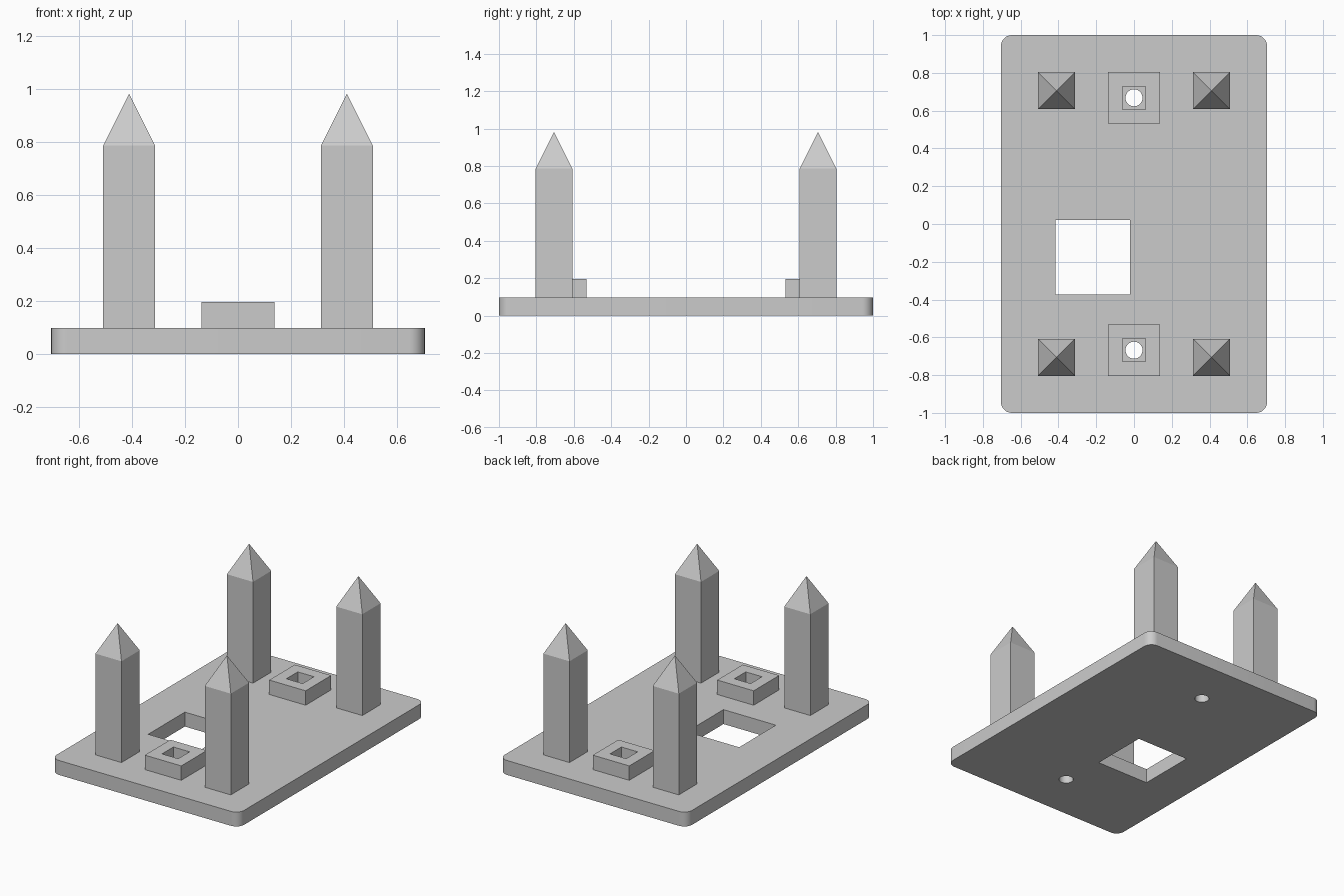
import bpy
import bmesh
from mathutils import Matrix, Vector

if "Cube" in bpy.data.objects:
    bpy.data.objects.remove(bpy.data.objects["Cube"], do_unlink=True)

# Single matte grey for everything
GREY = (0.6, 0.6, 0.6, 1)
grey = bpy.data.materials.new("plain grey")
grey.use_nodes = True
grey.diffuse_color = GREY
grey.node_tree.nodes["Principled BSDF"].inputs["Base Color"].default_value = GREY

PLATE_TOP = 0.098
BOSS_TOP = 0.196
BOSS_Y = 0.668


def finish(name, bm):
    mesh = bpy.data.meshes.new(name)
    bm.to_mesh(mesh)
    bm.free()
    mesh.materials.append(grey)
    obj = bpy.data.objects.new(name, mesh)
    bpy.context.collection.objects.link(obj)
    return obj


def box_mesh(x, y, z0, z1, width, depth):
    bm = bmesh.new()
    place = Matrix.Translation((x, y, (z0 + z1) / 2))
    bmesh.ops.create_cube(bm, matrix=place @ Matrix.Diagonal((width, depth, z1 - z0, 1)))
    return bm


def cut(target, cutter):
    mod = target.modifiers.new("cut", 'BOOLEAN')
    mod.operation = 'DIFFERENCE'
    mod.solver = 'EXACT'
    mod.object = cutter
    bpy.context.view_layer.objects.active = target
    bpy.ops.object.modifier_apply(modifier=mod.name)
    bpy.data.objects.remove(cutter, do_unlink=True)


# Base plate with rounded vertical corners
bm = box_mesh(0, 0, 0, PLATE_TOP, 1.41, 2)
upright = [e for e in bm.edges if abs(e.verts[0].co.z - e.verts[1].co.z) > 0.05]
bmesh.ops.bevel(bm, geom=upright, offset=0.059, segments=8, profile=0.5, affect='EDGES')
plate = finish("base_plate", bm)

# Square window through the plate
cut(plate, finish("window_cutter", box_mesh(-0.218, -0.175, -0.1, 0.3, 0.394, 0.394)))

for side, sy in (("front", -1), ("back", 1)):
    # Round hole through the plate
    bm = bmesh.new()
    bmesh.ops.create_cone(bm, cap_ends=True, segments=32, radius1=0.045, radius2=0.045,
                          depth=0.5, matrix=Matrix.Translation((0, sy * BOSS_Y, 0)))
    cut(plate, finish("hole_cutter", bm))

    # Raised square boss with a square socket above the hole
    boss = finish(side + "_boss",
                  box_mesh(0, sy * BOSS_Y, PLATE_TOP, BOSS_TOP, 0.274, 0.274))
    cut(boss, finish("socket_cutter", box_mesh(0, sy * BOSS_Y, 0, 0.3, 0.122, 0.122)))

    # Square posts with pyramid tips
    for hand, sx in (("right", -1), ("left", 1)):
        bm = box_mesh(sx * 0.411, sy * 0.706, PLATE_TOP, 0.786, 0.196, 0.196)
        bm.faces.ensure_lookup_table()
        top = max(bm.faces, key=lambda f: f.calc_center_median().z)
        tip = bmesh.ops.poke(bm, faces=[top])["verts"][0]
        tip.co += Vector((0, 0, 0.196))
        finish(side + "_" + hand + "_post", bm)

# Smooth only the rounded corners and hole walls
bpy.ops.object.select_all(action='DESELECT')
plate.select_set(True)
bpy.context.view_layer.objects.active = plate
bpy.ops.object.shade_smooth_by_angle(angle=0.6)
